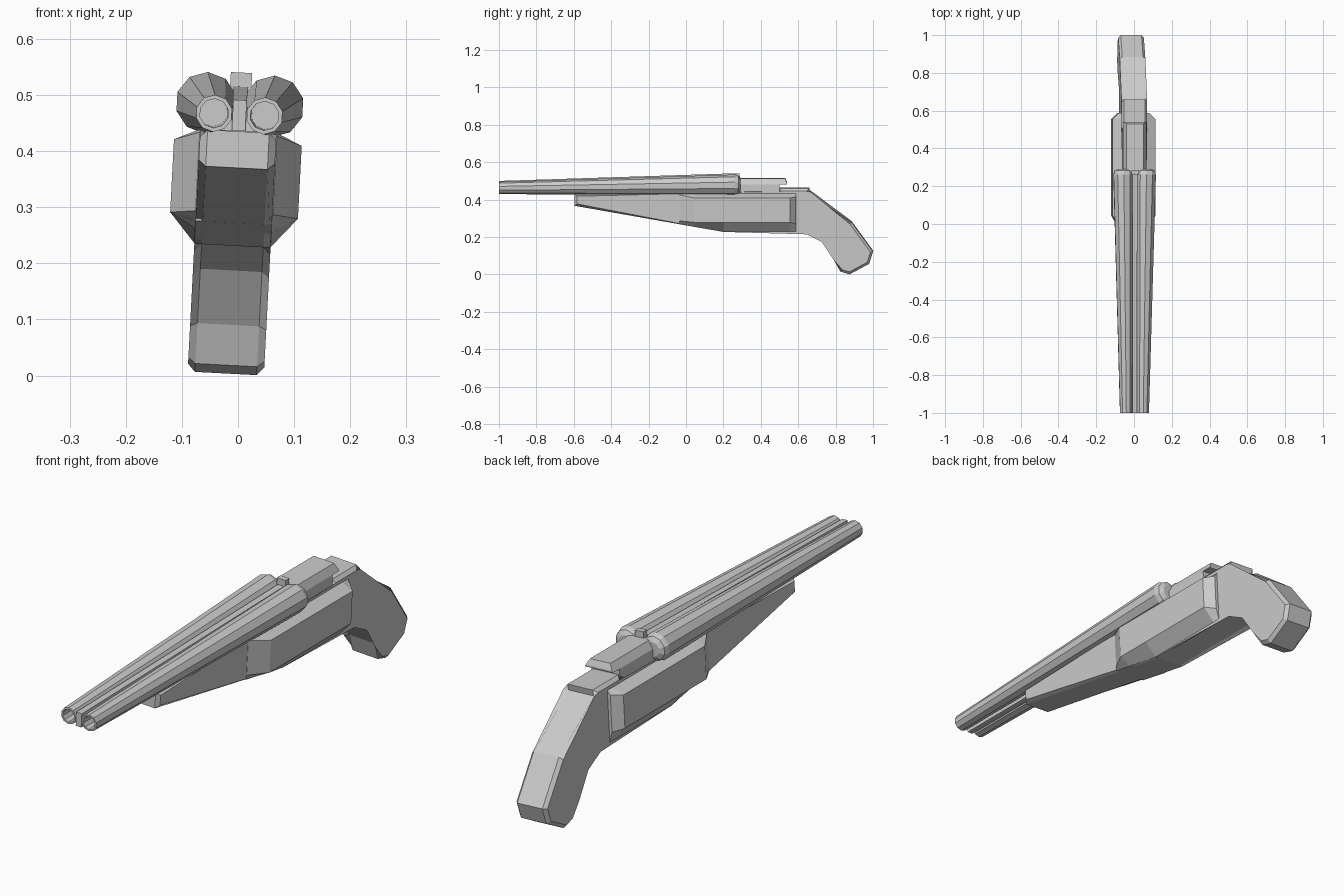
import bpy, bmesh, math
from mathutils import Matrix

if "Cube" in bpy.data.objects:
    bpy.data.objects.remove(bpy.data.objects["Cube"])

# The whole model is rolled slightly about its long (y) axis
PIVOT = Matrix.Translation((0, 0, 0.42))
ROLL = PIVOT @ Matrix.Rotation(math.radians(3), 4, 'Y') @ PIVOT.inverted()


def finish(bm, name):
    bmesh.ops.recalc_face_normals(bm, faces=bm.faces[:])
    bm.transform(ROLL)
    me = bpy.data.meshes.new(name)
    bm.to_mesh(me)
    bm.free()
    ob = bpy.data.objects.new(name, me)
    bpy.context.collection.objects.link(ob)
    return ob


def loft(name, rings):
    """Skin a list of equal-length rings of points and cap both ends."""
    bm = bmesh.new()
    vs = [[bm.verts.new(p) for p in r] for r in rings]
    n = len(vs[0])
    for a, b in zip(vs, vs[1:]):
        for i in range(n):
            j = (i + 1) % n
            bm.faces.new((a[i], a[j], b[j], b[i]))
    bm.faces.new(vs[0])
    bm.faces.new(vs[-1])
    return finish(bm, name)


def section(y, half):
    """Symmetric cross-section at y from its right-hand (x, z) points."""
    return [(x, y, z) for x, z in half] + [(-x, y, z) for x, z in reversed(half)]


def plate(name, profile, w, chamfer):
    """Side profile (y, z) extruded to +-w with chamfered rims."""
    bm = bmesh.new()
    sides = [[bm.verts.new((s * w, y, z)) for y, z in profile] for s in (-1, 1)]
    a, b = sides
    caps = [bm.faces.new(a), bm.faces.new(b)]
    n = len(profile)
    for i in range(n):
        j = (i + 1) % n
        bm.faces.new((a[i], a[j], b[j], b[i]))
    rim = [e for f in caps for e in f.edges]
    bmesh.ops.bevel(bm, geom=rim, offset=chamfer, segments=1, profile=0.5,
                    affect='EDGES', clamp_overlap=False)
    return finish(bm, name)


# Fore-end, frame and curved grip in one profile
plate("stock_and_grip", [
    (-0.595, 0.435), (-0.595, 0.37), (0.2, 0.231), (0.65, 0.231), (0.735, 0.187),
    (0.80, 0.09), (0.825, 0.018), (0.875, 0.003), (0.98, 0.06), (1.0, 0.125),
    (0.885, 0.283), (0.655, 0.437), (0.66, 0.462), (0.5, 0.462), (0.5, 0.435)],
    0.068, 0.013)


# Thick side panels around the frame
def panel(y, w, top, mid, bottom):
    return section(y, [(0.068, 0.436), (w, top), (w, mid), (0.068, bottom)])


loft("side_panels", [
    panel(-0.035, 0.069, 0.430, 0.290, 0.272),
    panel(0.045, 0.114, 0.415, 0.285, 0.258),
    panel(0.2, 0.114, 0.415, 0.285, 0.232),
    panel(0.555, 0.114, 0.415, 0.285, 0.232),
    panel(0.588, 0.08, 0.420, 0.275, 0.234)])

# Receiver with an overhanging rear lip
loft("receiver", [section(y, [(0.062, 0.43), (0.062, 0.485), (0.045, 0.515)])
                  for y in (0.27, 0.5)])
loft("receiver_lip", [
    section(0.49, [(0.062, 0.485), (0.045, 0.515)]),
    section(0.53, [(0.062, 0.485), (0.045, 0.515)]),
    section(0.54, [(0.062, 0.485), (0.058, 0.492)])])


# Tapered ten-sided barrels with open bores and rounded breech ends
def barrel_ring(side, y, r):
    t = (y + 1) / 1.27
    cx, cz = side * (0.045 + 0.015 * t), 0.465 + 0.018 * t
    return [(cx + r * math.cos(math.radians(36 * k + 18)), y,
             cz + r * math.sin(math.radians(36 * k + 18))) for k in range(10)]


for side, label in ((-1, "left"), (1, "right")):
    loft(label + "_barrel", [barrel_ring(side, y, r) for y, r in (
        (-0.85, 0.026), (-1.0, 0.026), (-1.0, 0.033),
        (0.262, 0.055), (0.282, 0.048), (0.292, 0.03))])

# Rib between the barrels, and the rear sight
loft("barrel_rib", [section(-1.0, [(0.012, 0.436), (0.012, 0.491)]),
                    section(0.28, [(0.013, 0.436), (0.013, 0.515)])])
loft("rear_sight", [section(0.262, [(0.019, 0.49), (0.019, 0.54)]),
                    section(0.285, [(0.019, 0.49), (0.019, 0.54)])])
